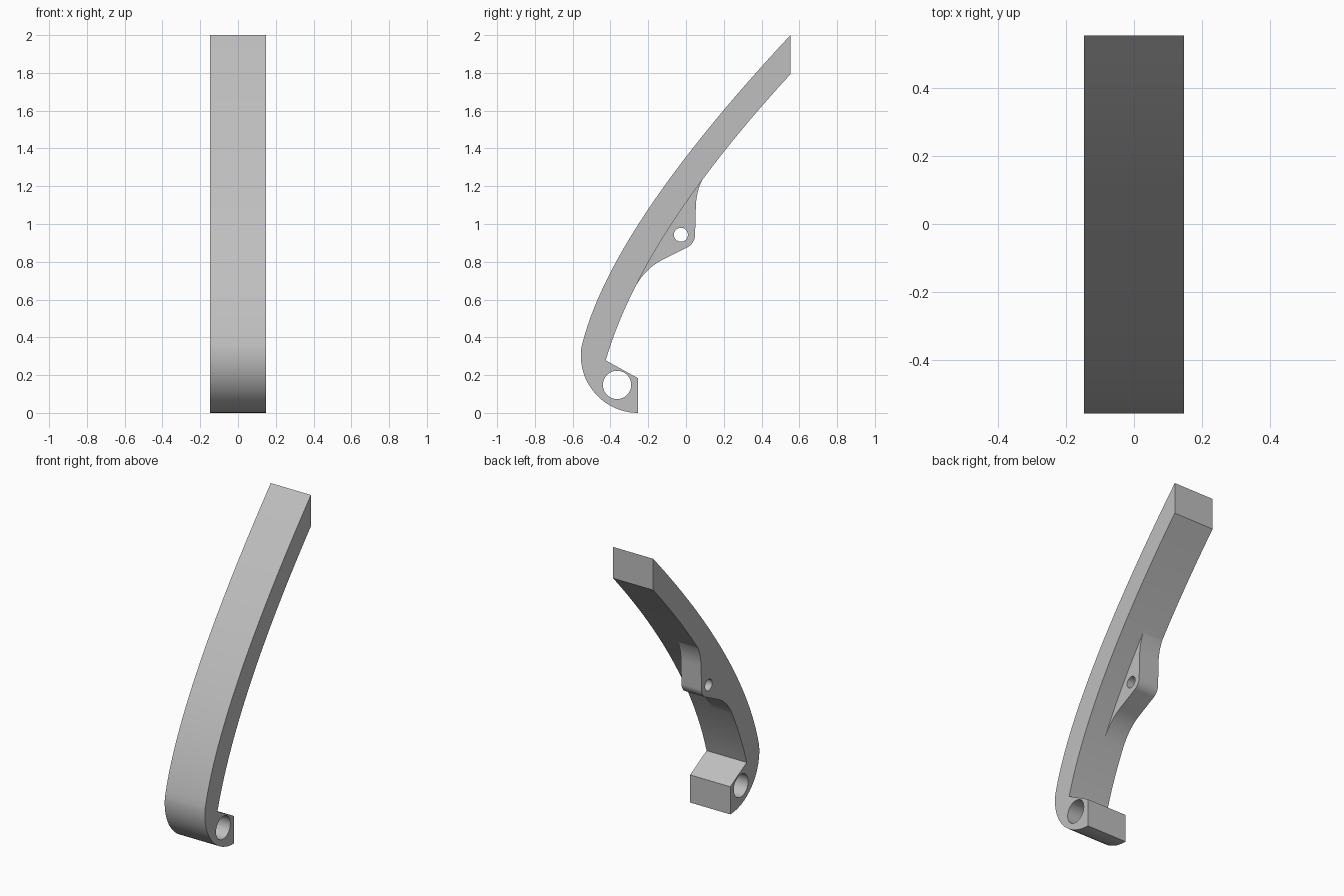
import bpy, bmesh, math
from mathutils import Vector

cube = bpy.data.objects.get("Cube")
if cube:
    bpy.data.objects.remove(cube, do_unlink=True)

HALF_WIDTH = 0.147

grey = bpy.data.materials.new("plain_grey")
grey.use_nodes = True
grey.diffuse_color = (0.52, 0.52, 0.52, 1)
grey.node_tree.nodes["Principled BSDF"].inputs["Base Color"].default_value = grey.diffuse_color


def bow(a, b, c, t0=0, t1=1, steps=32):
    """Points along a quadratic curve, between two parameters."""
    a, b, c = Vector(a), Vector(b), Vector(c)
    ts = [t0 + (t1 - t0) * i / steps for i in range(steps + 1)]
    return [a * (1 - t) ** 2 + b * 2 * t * (1 - t) + c * t * t for t in ts]


def arc(centre, radius, start, end, steps=24):
    """Points along a circular arc, angles in degrees."""
    out = []
    for i in range(steps + 1):
        a = math.radians(start + (end - start) * i / steps)
        out.append(Vector(centre) + radius * Vector((math.cos(a), math.sin(a))))
    return out


def circle(centre, radius):
    return arc(centre, radius, 0, 360, 48)[:-1]


def plate(name, loops, x0, x1):
    """Fill a side profile with holes and extrude it across x."""
    bm = bmesh.new()
    edges = []
    for loop in loops:
        vs = [bm.verts.new((x0, p.x, p.y)) for p in loop]
        edges += [bm.edges.new((v, vs[i - 1])) for i, v in enumerate(vs)]
    bmesh.ops.triangle_fill(bm, edges=edges, use_beauty=True)
    geo = bmesh.ops.extrude_face_region(bm, geom=bm.faces[:], use_keep_orig=True)
    moved = [v for v in geo["geom"] if isinstance(v, bmesh.types.BMVert)]
    bmesh.ops.translate(bm, verts=moved, vec=(x1 - x0, 0, 0))
    bmesh.ops.recalc_face_normals(bm, faces=bm.faces[:])
    mesh = bpy.data.meshes.new(name)
    bm.to_mesh(mesh)
    bm.free()
    mesh.materials.append(grey)
    obj = bpy.data.objects.new(name, mesh)
    bpy.context.collection.objects.link(obj)
    bpy.ops.object.select_all(action='DESELECT')
    obj.select_set(True)
    bpy.context.view_layer.objects.active = obj
    bpy.ops.object.shade_smooth_by_angle(angle=math.radians(30))
    return obj


# Curved arm with rounded heel, pivot block and pivot hole
inner = ((-0.425, 0.278), (-0.2325, 0.94), (0.55, 1.79))
heel = arc((-0.253, 0.304), 0.304, 270, 172)
outer = bow(heel[-1], (-0.405, 0.975), (0.553, 2.0))
under = bow(*inner[:2], (0.553, 1.793))
outline = heel + outer[1:] + under[::-1] + [Vector((-0.253, 0.183))]
plate("curved_arm", [outline, circle((-0.365, 0.148), 0.075)], -HALF_WIDTH, HALF_WIDTH)

# Half-width lug on the underside, blended into the arm, with a pin hole
pin = (-0.027, 0.943)
root = bow(*inner, 0.28, 0.66, 20)
nose = arc(pin, 0.075, 0, -62, 12)
upper_mid, lower_mid = Vector((0.052, 1.09)), Vector((-0.135, 0.805))
upper = bow(root[-1], (0.054, 1.17), upper_mid, steps=10)
lower = bow(lower_mid, (-0.218, 0.76), root[0], steps=10)
lug = root + upper[1:] + nose + lower[:-1]
plate("pin_lug", [lug, circle(pin, 0.037)], -HALF_WIDTH, 0.0)
